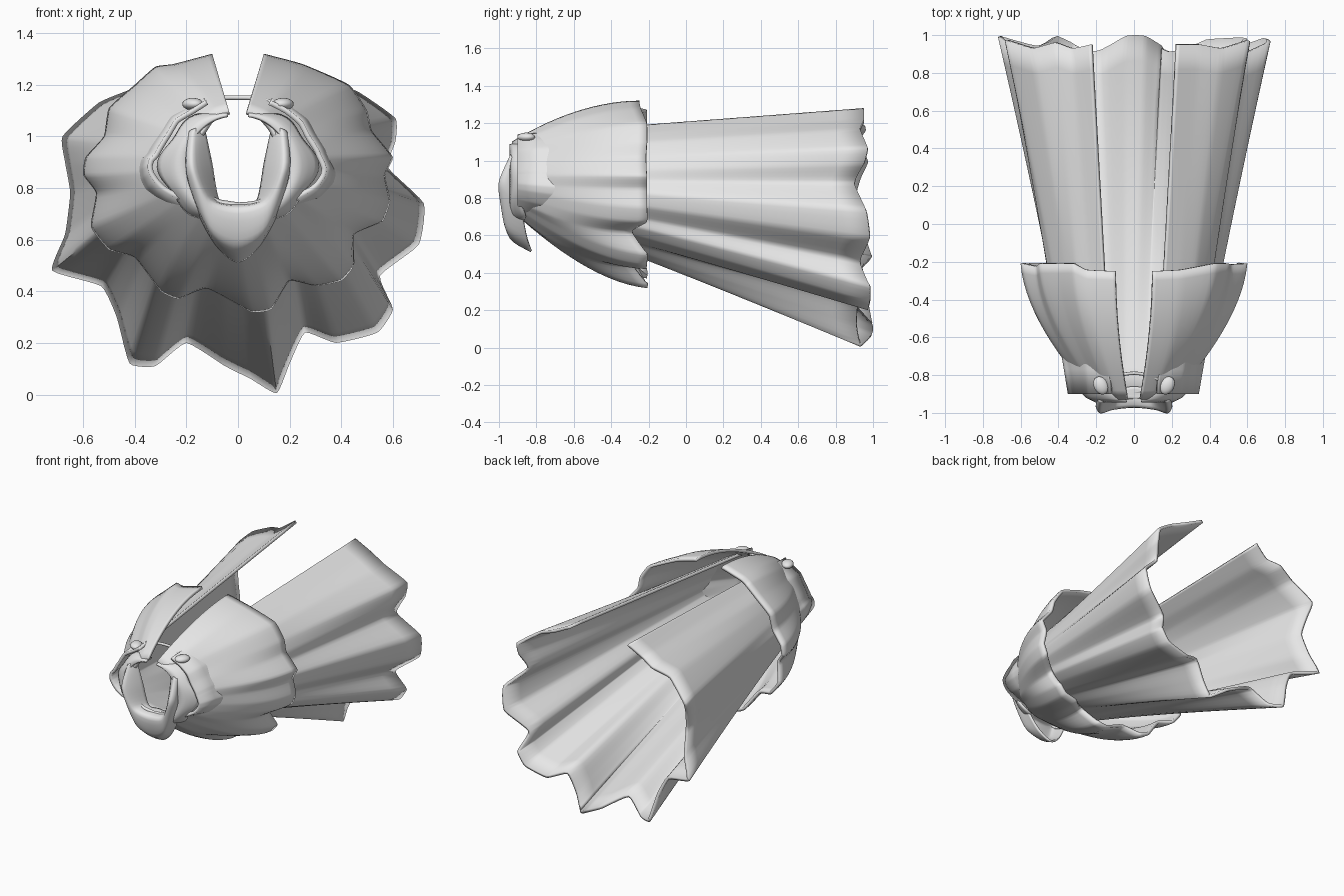
import bpy
import math
from mathutils import Vector

cube = bpy.data.objects.get("Cube")
if cube:
    bpy.data.objects.remove(cube, do_unlink=True)

cloth = bpy.data.materials.new("light_grey_cloth")
cloth.use_nodes = True
cloth.diffuse_color = (0.8, 0.8, 0.8, 1)
cloth.node_tree.nodes["Principled BSDF"].inputs["Base Color"].default_value = (0.8, 0.8, 0.8, 1)


def finish(obj, angle=50):
    """Give an object the cloth material and smooth shading."""
    obj.data.materials.clear()
    obj.data.materials.append(cloth)
    bpy.ops.object.select_all(action="DESELECT")
    obj.select_set(True)
    bpy.context.view_layer.objects.active = obj
    bpy.ops.object.shade_smooth_by_angle(angle=math.radians(angle))
    return obj


def spline(points, steps, tension):
    """Pass a curve through a list of vectors; low tension keeps corners crisp."""
    result = []
    last = len(points) - 1
    for i in range(last):
        a, b = points[max(i - 1, 0)], points[i]
        c, d = points[i + 1], points[min(i + 2, last)]
        m, n = (c - a) * tension, (d - b) * tension
        for s in range(steps):
            t = s / steps
            result.append(b * (2*t**3 - 3*t*t + 1) + m * (t**3 - 2*t*t + t)
                          + c * (3*t*t - 2*t**3) + n * (t**3 - t*t))
    result.append(points[last].copy())
    return result


def loft(name, rows, thickness):
    """Skin equal rows of points into a cloth sheet, thickened inwards."""
    width = len(rows[0])
    verts = [p for row in rows for p in row]
    faces = []
    for r in range(len(rows) - 1):
        for i in range(width - 1):
            k = r * width + i
            faces.append((k, k + width, k + width + 1, k + 1))
    mesh = bpy.data.meshes.new(name)
    mesh.from_pydata(verts, [], faces)
    obj = bpy.data.objects.new(name, mesh)
    bpy.context.collection.objects.link(obj)
    finish(obj)
    solid = obj.modifiers.new("thickness", "SOLIDIFY")
    solid.thickness = thickness
    solid.offset = -1


def relax(points, reach):
    """Average out the pleats while keeping both ends in place."""
    result = []
    for i in range(len(points)):
        k = min(i, len(points) - 1 - i, reach)
        span = points[i - k:i + k + 1]
        result.append(sum(span, Vector()) / len(span))
    return result


def pleated(name, hem, neck_y, centre, shrink, power, pleat_power):
    """Open pleated tube, growing from a small neck ring to a scalloped hem."""
    side, above, below = shrink
    soft = spline(relax(hem, 3), 5, 0.3)
    hem = spline(hem, 5, 0.23)
    neck = []
    for q in soft:
        dz = q.z - centre
        neck.append(Vector((q.x * side, neck_y, centre + dz * (above if dz > 0 else below))))
    sheet = []
    rows = 14
    for r in range(rows + 1):
        t = r / rows
        w = 1 - (1 - t) ** power
        row = []
        for p, q, n in zip(hem, soft, neck):
            v = n.lerp(q.lerp(p, t ** pleat_power), w)
            v.y = n.y + (p.y - n.y) * t
            row.append(v)
        sheet.append(row)
    loft(name, sheet, 0.02)


# Long cape with an open slot along the top
cape_hem = [(-23, 95, 128), (-33, 93, 121), (-42, 96, 118), (-54, 93, 113),
            (-68, 97, 100), (-67, 93, 90), (-65, 90, 78), (-67, 95, 62),
            (-72, 99, 48), (-53, 94, 42), (-47, 96, 30), (-42, 99, 12),
            (-32, 95, 11), (-20, 91, 20), (-5, 99, 11), (5, 99, 6), (15, 93, 0.5),
            (20, 91, 12), (26, 92, 24), (38, 97, 20), (54, 98, 24), (60, 98, 33),
            (55, 93, 46), (70, 98, 58), (72, 96, 74), (58, 90, 88), (61, 95, 98),
            (61, 97, 107), (47, 93, 117), (35, 95, 122), (23, 95, 128)]
pleated("cape", [Vector(p) / 100 for p in cape_hem], -0.9, 0.93, (0.55, 0.6, 0.26), 1, 0.35)

# Short domed mantle over the shoulders, its hem longest where pleats stand out
mantle_hem = [(-10, 132), (-25, 128), (-32, 127), (-40, 120), (-50, 111), (-52, 100),
              (-59, 92), (-60, 85), (-55, 78), (-57, 65), (-50, 56), (-40, 53),
              (-30, 40), (-23, 37), (-12, 41), (5, 32), (13, 33), (20, 44), (30, 42),
              (40, 44), (45, 50), (45, 62), (56, 67), (59, 75), (57, 85), (60, 92),
              (52, 102), (50, 110), (43, 120), (25, 128), (10, 132)]
mantle = [Vector((x, 0, z)) / 100 for x, z in mantle_hem]
middle = Vector((0, 0, 0.9))
for p, q in zip(mantle, relax(mantle, 3)):
    bulge = (p - middle).length - (q - middle).length
    p.y = -0.25 + max(-0.04, min(0.04, bulge * 1.4))
pleated("mantle", mantle, -0.93, 0.9, (0.36, 0.48, 0.33), 1.9, 1)

# Scalloped collar halves around the neck, narrowing towards the slot
for side, label in ((-1, "right"), (1, "left")):
    rows = []
    for r in range(5):
        t = r / 4
        row = []
        for i in range(41):
            a = math.radians(-60 + 139 * i / 40)
            taper = math.cos(a) ** 0.8
            scallop = 0.015 * t * taper * math.cos(a * 7)
            radius = 0.205 + 0.095 * t ** 0.6 * taper + scallop
            row.append(Vector((side * radius * math.cos(a),
                               -0.945 + 0.075 * t + scallop,
                               0.885 + radius * math.sin(a) * (1 - 0.1 * t))))
        rows.append(row if side > 0 else row[::-1])
    loft(label + "_collar", rows, 0.012)

# Folded hood, from the inner rim over the crest to the hanging tip
hood_rows = [
    [(0, -86, 74), (7, -87, 75), (10, -89, 90), (13, -91, 104)],
    [(0, -97, 72), (11, -98, 75), (17, -100, 88), (17, -94, 103)],
    [(0, -94, 58), (11, -96, 64), (20, -97, 86), (19, -93, 102)],
    [(0, -83, 51), (9, -85, 58), (17, -88, 74), (20, -91, 100)],
]
guides = []
for half in hood_rows:
    right = [Vector((-x, y, z)) / 100 for x, y, z in half[:0:-1]]
    left = [Vector(p) / 100 for p in half]
    guides.append(spline(right + left, 6, 0.4))
columns = [spline(list(column), 5, 0.4) for column in zip(*guides)]
loft("hood", [list(row) for row in zip(*columns)], 0.012)

# Oval buttons either side of the slot
for side, label in ((-1, "right"), (1, "left")):
    bpy.ops.mesh.primitive_uv_sphere_add(segments=20, ring_count=12, radius=1,
                                         location=(side * 0.175, -0.855, 1.125),
                                         rotation=(0, 0, side * -0.5))
    button = bpy.context.object
    button.name = label + "_button"
    button.scale = (0.038, 0.05, 0.024)
    finish(button)

# Cord joining the buttons across the slot
cord_points = spline([Vector((-0.17, -0.84, 1.12)), Vector((-0.07, -0.8, 1.147)),
                      Vector((0, -0.79, 1.15)), Vector((0.07, -0.8, 1.147)),
                      Vector((0.17, -0.84, 1.12))], 4, 0.4)
curve = bpy.data.curves.new("cord", "CURVE")
curve.dimensions = "3D"
curve.bevel_depth = 0.009
curve.bevel_resolution = 2
path = curve.splines.new("POLY")
path.points.add(len(cord_points) - 1)
for point, co in zip(path.points, cord_points):
    point.co = (*co, 1)
cord = bpy.data.objects.new("cord", curve)
bpy.context.collection.objects.link(cord)
curve.materials.append(cloth)
